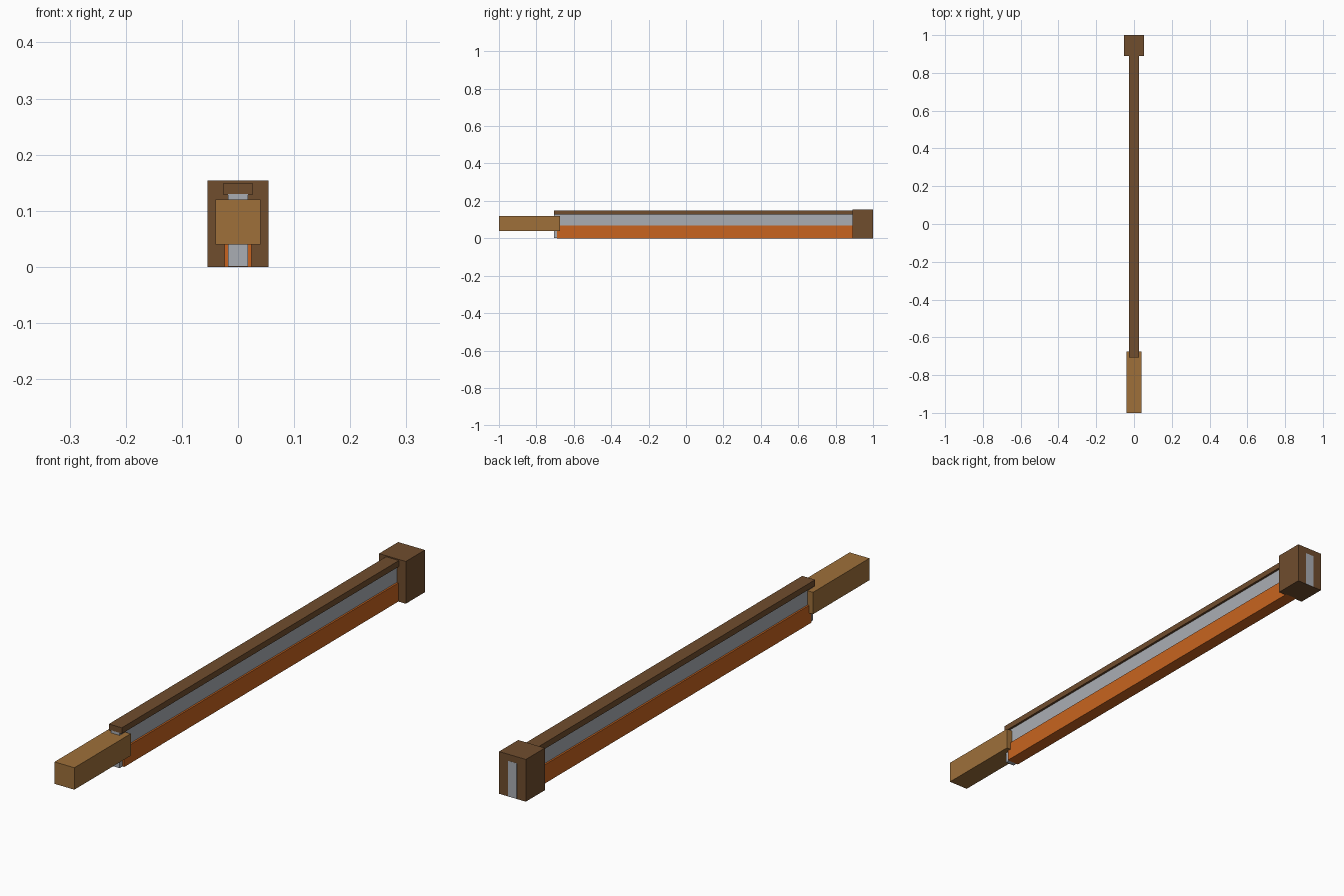
import bpy

if "Cube" in bpy.data.objects:
    bpy.data.objects.remove(bpy.data.objects["Cube"])


def material(name, rgb):
    m = bpy.data.materials.new(name)
    m.diffuse_color = (*rgb, 1.0)
    m.use_nodes = True
    m.node_tree.nodes["Principled BSDF"].inputs["Base Color"].default_value = m.diffuse_color
    return m


dark_wood = material("dark wood", (0.162, 0.074, 0.027))
light_wood = material("light wood", (0.342, 0.162, 0.042))
orange = material("orange", (0.578, 0.127, 0.014))
steel = material("steel grey", (0.402, 0.423, 0.456))


def box(name, half_width, y0, y1, z0, z1, mat):
    """Box centred on x = 0, spanning y0..y1 and z0..z1."""
    bpy.ops.mesh.primitive_cube_add(size=1, location=(0, (y0 + y1) / 2, (z0 + z1) / 2))
    ob = bpy.context.object
    ob.name = name
    ob.scale = (2 * half_width, y1 - y0, z1 - z0)
    bpy.ops.object.transform_apply(location=False, rotation=False, scale=True)
    ob.data.materials.append(mat)
    return ob


# Long grey blade, running through the end block and showing on its back face
box("blade", 0.0175, -0.707, 1.0004, 0.0004, 0.13, steel)
# Orange sleeve around the lower half of the blade
box("lower_sleeve", 0.024, -0.69, 0.895, 0.0, 0.068, orange)
# Dark rail capping the blade
box("top_rail", 0.026, -0.707, 0.895, 0.128, 0.15, dark_wood)
# Block at the far end
box("end_block", 0.054, 0.89, 1.0, 0.0, 0.154, dark_wood)
# Handle overlapping the near end of the blade
box("handle", 0.04, -1.0, -0.675, 0.04, 0.12, light_wood)
